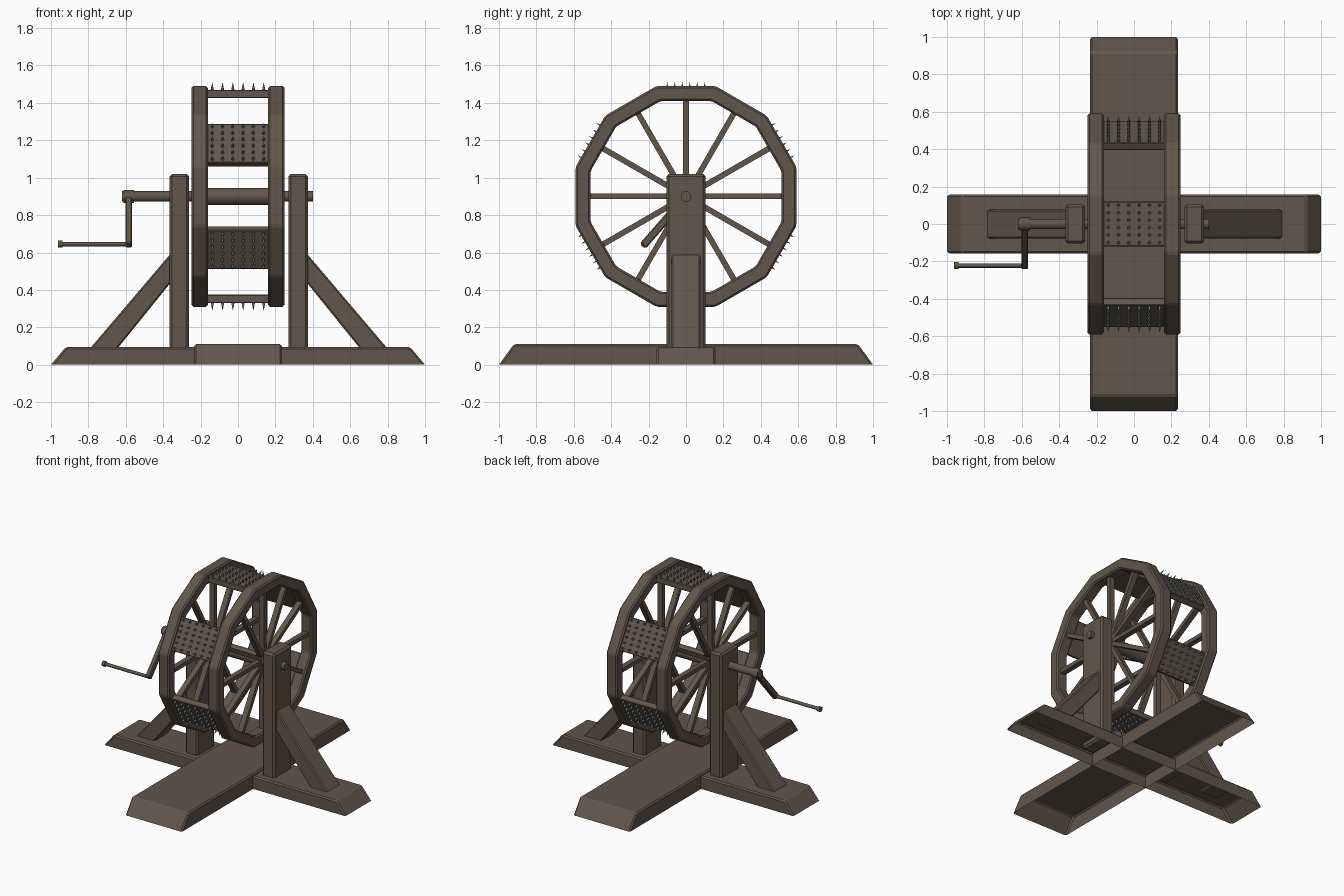
import bpy, bmesh, math
from mathutils import Matrix, Vector

cube = bpy.data.objects.get("Cube")
if cube:
    bpy.data.objects.remove(cube, do_unlink=True)


def material(name, rgb):
    m = bpy.data.materials.new(name)
    m.use_nodes = True
    m.diffuse_color = (*rgb, 1)
    m.node_tree.nodes["Principled BSDF"].inputs["Base Color"].default_value = (*rgb, 1)
    return m


WOOD = material("dark brown wood", (0.119, 0.094, 0.071))
IRON = material("blue grey iron", (0.17, 0.215, 0.235))
HUB_Z = 0.9
SIDES = 12
RING_X = 0.205
SHIFT = 0.004  # the posts and crank sit slightly off centre


def finish(name, bm, mat=WOOD, bevel=0.0):
    bmesh.ops.recalc_face_normals(bm, faces=bm.faces)
    mesh = bpy.data.meshes.new(name)
    bm.to_mesh(mesh)
    bm.free()
    mesh.materials.append(mat)
    ob = bpy.data.objects.new(name, mesh)
    bpy.context.collection.objects.link(ob)
    if bevel:
        mod = ob.modifiers.new("worn edges", "BEVEL")
        mod.width = bevel
        mod.segments = 1
        mod.limit_method = "ANGLE"
        mod.angle_limit = math.radians(25)
    return ob


def add_box(bm, size, matrix):
    bmesh.ops.create_cube(bm, size=1, matrix=matrix @ Matrix.Diagonal((*size, 1)))


def prism(name, outline, half_depth, bevel, open_bottom=False):
    """Extrude an (x, z) outline along y."""
    bm = bmesh.new()
    face = bm.faces.new([bm.verts.new((x, -half_depth, z)) for x, z in outline])
    moved = bmesh.ops.extrude_face_region(bm, geom=[face], use_keep_orig=True)["geom"]
    bmesh.ops.translate(bm, vec=(0, 2 * half_depth, 0),
                        verts=[v for v in moved if isinstance(v, bmesh.types.BMVert)])
    if open_bottom:
        bmesh.ops.delete(bm, geom=[f for f in bm.faces if f.calc_center_median().z < 0.001],
                         context="FACES_ONLY")
    return finish(name, bm, bevel=bevel)


def rod(name, start, end, radius, sides=16):
    start, end = Vector(start), Vector(end)
    axis = end - start
    bm = bmesh.new()
    place = Matrix.Translation((start + end) / 2) @ axis.to_track_quat("Z", "Y").to_matrix().to_4x4()
    bmesh.ops.create_cone(bm, cap_ends=True, segments=sides, radius1=radius, radius2=radius,
                          depth=axis.length, matrix=place)
    ob = finish(name, bm)
    for p in ob.data.polygons:
        p.use_smooth = len(p.vertices) == 4


def around(index, x=0.0):
    """Frame on the wheel whose local z points outward at one of the twelve sides."""
    return Matrix.Translation((x, 0, HUB_Z)) @ Matrix.Rotation(index * math.tau / SIDES, 4, "X")


# Crossed base planks, hollow underneath
def plank(name, half_width, height):
    return prism(name, [(-1, 0), (1, 0), (0.92, height), (-0.92, height)], half_width, 0.01, True)


plank("base_cross_plank", 0.157, 0.095)
plank("base_long_plank", 0.235, 0.11).rotation_euler.z = math.pi / 2

# Uprights and slanted braces on both sides
for side, label in ((1, "left"), (-1, "right")):
    bm = bmesh.new()
    add_box(bm, (0.105, 0.21, 0.965), Matrix.Translation((side * 0.318 + SHIFT, 0, 0.5375)))
    finish(label + "_post", bm, bevel=0.014)
    prism(label + "_brace", [(side * x + SHIFT, z) for x, z in
          ((0.797, 0.085), (0.65, 0.085), (0.355, 0.45), (0.355, 0.605))], 0.077, 0.008)

# Twelve-sided wheel rims with spokes
apothem_scale = 1 / math.cos(math.pi / SIDES)
for side, label in ((1, "left"), (-1, "right")):
    bm = bmesh.new()
    loops = []
    for radius, x in ((0.59, -0.044), (0.59, 0.044), (0.51, 0.044), (0.51, -0.044)):
        loops.append([bm.verts.new(around(i + 0.5, side * RING_X + x) @
                                   Vector((0, 0, radius * apothem_scale))) for i in range(SIDES)])
    for k in range(4):
        a, b = loops[k], loops[(k + 1) % 4]
        for i in range(SIDES):
            j = (i + 1) % SIDES
            bm.faces.new((a[i], a[j], b[j], b[i]))
    finish(label + "_rim", bm, bevel=0.01)

    bm = bmesh.new()
    for i in range(SIDES):
        add_box(bm, (0.04, 0.03, 0.52), around(i, side * RING_X) @ Matrix.Translation((0, 0, 0.26)))
    finish(label + "_spokes", bm)

# Spiked slats on every second side
slats, spikes = bmesh.new(), bmesh.new()
for i in range(0, SIDES, 2):
    add_box(slats, (0.34, 0.24, 0.045), around(i) @ Matrix.Translation((0, 0, 0.5475)))
    for col in range(6):
        for row in range(6):
            spot = Matrix.Translation(((col - 2.5) * 0.055, (row - 2.5) * 0.04, 0.59))
            bmesh.ops.create_cone(spikes, cap_ends=True, segments=8, radius1=0.0085, radius2=0,
                                  depth=0.042, matrix=around(i) @ spot)
finish("slats", slats, bevel=0.004)
iron = finish("spikes", spikes, IRON)
iron.data.polygons.foreach_set("use_smooth", [True] * len(iron.data.polygons))

# Axle and thicker hub shaft
rod("axle", (-0.62, 0, HUB_Z), (0.4, 0, HUB_Z), 0.028)
rod("hub_shaft", (-0.24, 0, HUB_Z), (0.24, 0, HUB_Z), 0.045)

# Crank arm and handle
hinge = Vector((-0.588 + SHIFT, 0, HUB_Z))
grip = Vector((hinge.x, -0.222, 0.645))
arm = grip - hinge
bm = bmesh.new()
add_box(bm, (0.036, 0.042, arm.length + 0.02),
        Matrix.Translation((hinge + grip) / 2) @
        Matrix.Rotation(math.atan2(-arm.y, arm.z), 4, "X"))
finish("crank_arm", bm, bevel=0.006)
rod("crank_collar", hinge - Vector((0.027, 0, 0)), hinge + Vector((0.027, 0, 0)), 0.034)
rod("crank_handle", grip, (-0.95, grip.y, grip.z), 0.012, 12)
rod("handle_knob", (-0.962, grip.y, grip.z), (-0.938, grip.y, grip.z), 0.019, 12)
